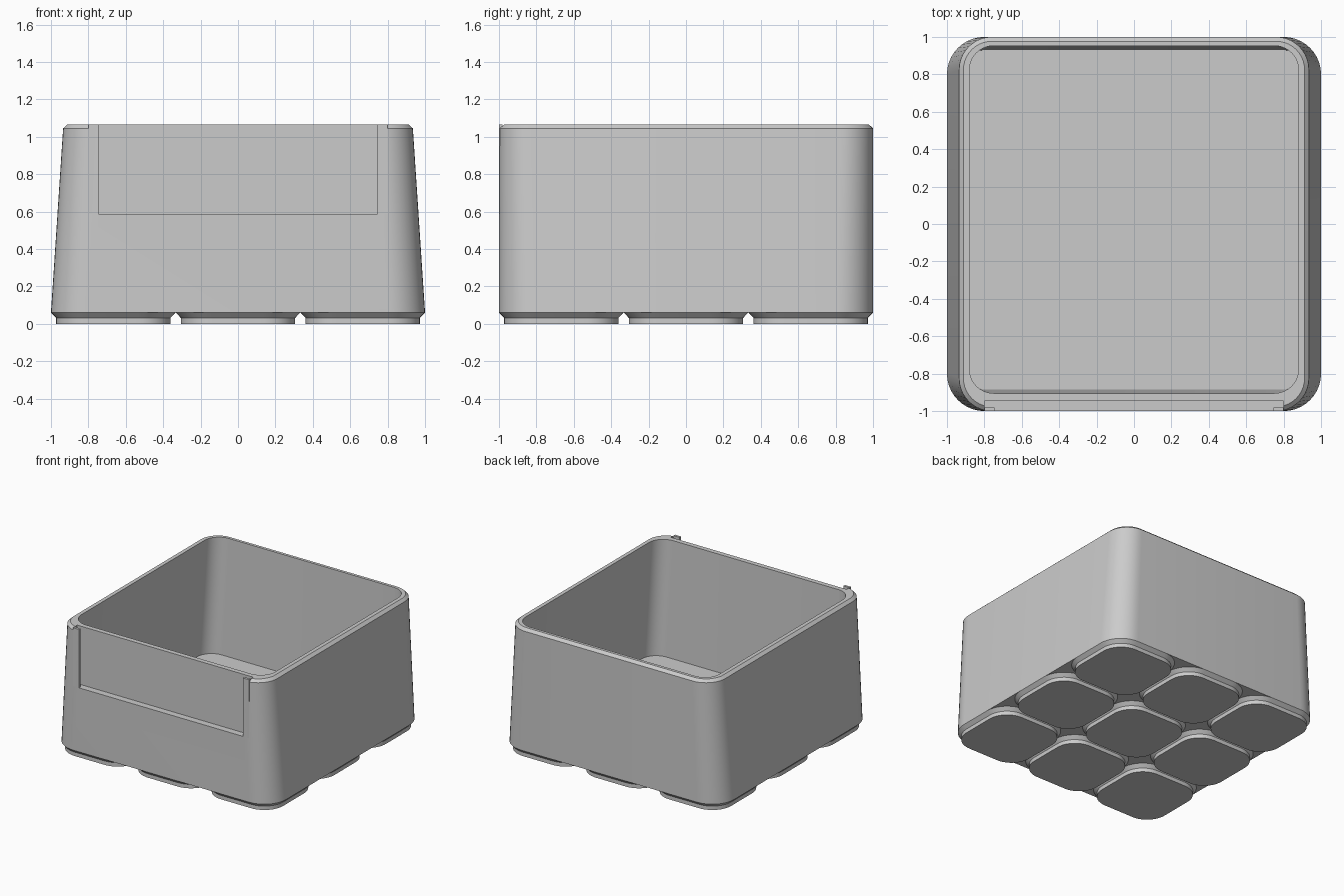
import bpy, bmesh, math

cube = bpy.data.objects.get("Cube")
if cube:
    bpy.data.objects.remove(cube, do_unlink=True)

grey = bpy.data.materials.new("plain grey plastic")
grey.use_nodes = True
COLOUR = (0.6, 0.6, 0.6, 1)
grey.diffuse_color = COLOUR
grey.node_tree.nodes["Principled BSDF"].inputs["Base Color"].default_value = COLOUR


def ring(bm, hx, y0, y1, z, r, cx=0, steps=10):
    """Rounded rectangle of vertices."""
    verts = []
    corners = [(cx + hx - r, y1 - r), (cx - hx + r, y1 - r),
               (cx - hx + r, y0 + r), (cx + hx - r, y0 + r)]
    for i, (px, py) in enumerate(corners):
        for k in range(steps + 1):
            a = (i + k / steps) * math.pi / 2
            verts.append(bm.verts.new((px + r * math.cos(a), py + r * math.sin(a), z)))
    return verts


def finish(bm, name):
    bmesh.ops.recalc_face_normals(bm, faces=bm.faces)
    mesh = bpy.data.meshes.new(name)
    bm.to_mesh(mesh)
    bm.free()
    mesh.materials.append(grey)
    obj = bpy.data.objects.new(name, mesh)
    bpy.context.collection.objects.link(obj)
    return obj


def loft(name, sections, cx=0):
    """Skin a stack of rounded rectangles and cap both ends."""
    bm = bmesh.new()
    rings = [ring(bm, *s, cx=cx) for s in sections]
    for a, b in zip(rings, rings[1:]):
        for i in range(len(a)):
            j = (i + 1) % len(a)
            bm.faces.new((a[i], a[j], b[j], b[i]))
    bm.faces.new(rings[0])
    bm.faces.new(rings[-1])
    return finish(bm, name)


def box(name, x0, x1, y0, y1, z0, z1):
    bm = bmesh.new()
    bmesh.ops.create_cube(bm, size=1)
    for v in bm.verts:
        v.co = ((x0 + x1) / 2 + v.co.x * (x1 - x0),
                (y0 + y1) / 2 + v.co.y * (y1 - y0),
                (z0 + z1) / 2 + v.co.z * (z1 - z0))
    return finish(bm, name)


def activate(obj):
    bpy.ops.object.select_all(action="DESELECT")
    obj.select_set(True)
    bpy.context.view_layer.objects.active = obj


def cut(obj, cutter):
    cutter.hide_render = True
    mod = obj.modifiers.new("cut", "BOOLEAN")
    mod.operation = "DIFFERENCE"
    mod.solver = "EXACT"
    mod.object = cutter
    activate(obj)
    bpy.ops.object.modifier_apply(modifier=mod.name)
    bpy.data.objects.remove(cutter, do_unlink=True)


def smooth(obj):
    activate(obj)
    bpy.ops.object.shade_smooth_by_angle(angle=math.radians(25))


# Tapered open bin: outer wall, chamfered rim, inner wall, floor
TOP = 1.066
bin_body = loft("bin_body", [
    (1.0, -1.0, 1.0, 0.06, 0.2),
    (0.935, -1.0, 1.0, 1.045, 0.175),
    (0.912, -0.977, 0.977, TOP, 0.152),
    (0.88, -0.905, 0.953, TOP, 0.13),
    (0.93, -0.885, 0.93, 0.105, 0.13),
])

# Label slot behind the front lip, and the window through the lip
SLOT, WINDOW, LEDGE = 0.8, 0.745, 0.586
cut(bin_body, box("slot_cutter", -SLOT, SLOT, -0.98, -0.945, LEDGE, 1.2))
cut(bin_body, box("window_cutter", -WINDOW, WINDOW, -1.1, -0.96, LEDGE, 1.2))
smooth(bin_body)

# Square lips that hold the label at both sides
for side, name in ((1, "left_label_lip"), (-1, "right_label_lip")):
    x0, x1 = sorted((side * WINDOW, side * SLOT))
    box(name, x0, x1, -1.0, -0.98, LEDGE, TOP)

# Grid of chamfered feet
PITCH = 2 / 3
for row in (-1, 0, 1):
    for col in (-1, 0, 1):
        y = row * PITCH
        foot = loft(f"foot_{row + 2}_{col + 2}", [
            (h, y - h, y + h, z, r)
            for h, z, r in ((0.306, 0, 0.17), (0.306, 0.032, 0.17), (PITCH / 2, 0.06, 0.2))
        ], cx=col * PITCH)
        smooth(foot)
